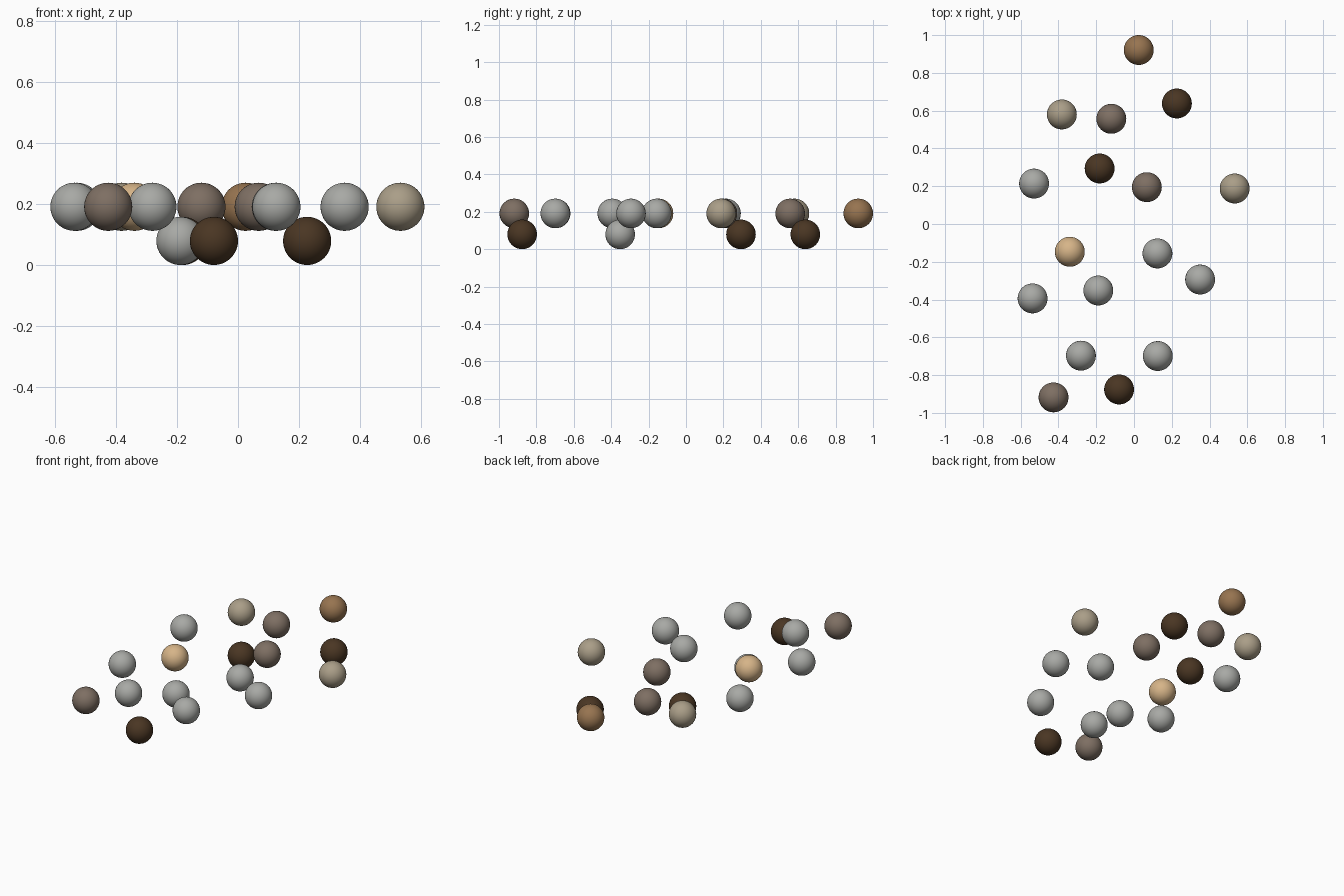
import bpy

if "Cube" in bpy.data.objects:
    bpy.data.objects.remove(bpy.data.objects["Cube"])

RADIUS = 0.079
LOW, HIGH = 0.079, 0.191   # the two layers of balls


def material(name, rgb):
    """Flat colour given as sRGB 0-255, stored as linear."""
    def lin(c):
        c /= 255
        return c / 12.92 if c <= 0.04045 else ((c + 0.055) / 1.055) ** 2.4
    m = bpy.data.materials.new(name)
    m.diffuse_color = (*[lin(c) for c in rgb], 1)
    m.use_nodes = True
    m.node_tree.nodes["Principled BSDF"].inputs["Base Color"].default_value = m.diffuse_color
    return m


MATS = {
    "grey": material("light grey", (168, 169, 165)),
    "dark": material("dark brown", (74, 54, 35)),
    "taupe": material("taupe", (126, 111, 99)),
    "beige": material("grey beige", (170, 158, 136)),
    "tan": material("pale tan", (214, 180, 136)),
    "brown": material("warm brown", (151, 116, 80)),
}

# Ball positions: colour, x, y, layer height
BALLS = [
    ("brown", 0.025, 0.921, HIGH),
    ("dark", 0.227, 0.638, LOW),
    ("beige", -0.382, 0.580, HIGH),
    ("taupe", -0.120, 0.557, HIGH),
    ("dark", -0.182, 0.294, LOW),
    ("grey", -0.529, 0.214, HIGH),
    ("taupe", 0.068, 0.195, HIGH),
    ("beige", 0.533, 0.188, HIGH),
    ("tan", -0.340, -0.147, HIGH),
    ("grey", 0.124, -0.156, HIGH),
    ("grey", 0.350, -0.294, HIGH),
    ("grey", -0.537, -0.394, HIGH),
    ("grey", -0.189, -0.352, LOW),
    ("grey", -0.281, -0.697, HIGH),
    ("grey", 0.126, -0.699, HIGH),
    ("taupe", -0.426, -0.918, HIGH),
    ("dark", -0.079, -0.876, LOW),
]

# Separate smooth balls, one per position
for i, (colour, x, y, z) in enumerate(BALLS, 1):
    bpy.ops.mesh.primitive_uv_sphere_add(segments=48, ring_count=24,
                                         radius=RADIUS, location=(x, y, z))
    ball = bpy.context.object
    ball.name = f"{colour}_ball_{i}"
    ball.data.materials.append(MATS[colour])
    bpy.ops.object.shade_smooth()
